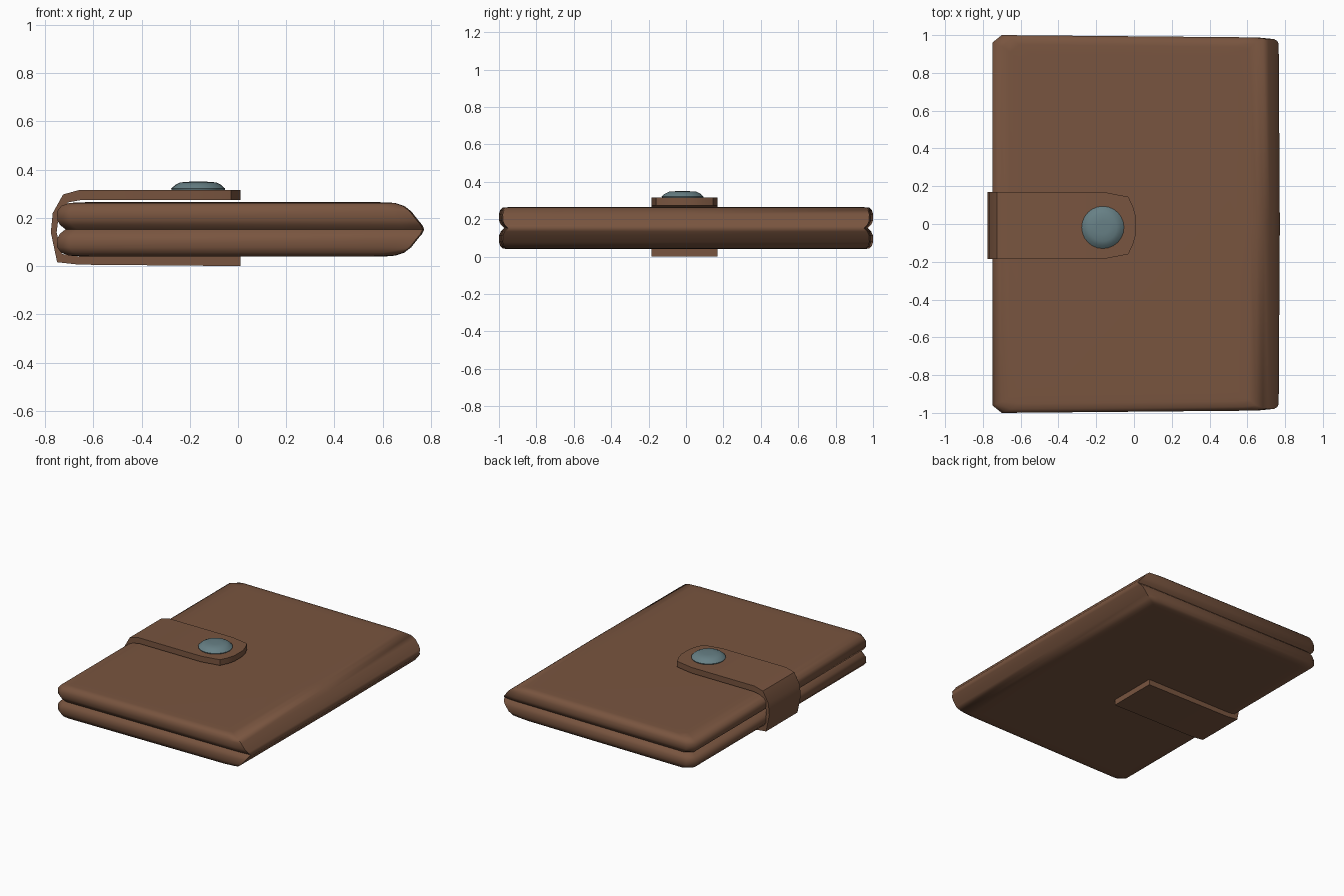
import bpy, bmesh, math

if "Cube" in bpy.data.objects:
    bpy.data.objects.remove(bpy.data.objects["Cube"])


def material(name, rgb):
    m = bpy.data.materials.new(name)
    m.diffuse_color = (*rgb, 1)
    m.use_nodes = True
    m.node_tree.nodes["Principled BSDF"].inputs["Base Color"].default_value = m.diffuse_color
    return m


LEATHER = material("brown leather", (0.190, 0.090, 0.050))
METAL = material("blue grey metal", (0.135, 0.215, 0.235))


def loft(name, rings, mat, angle):
    """Skin a list of equal-length point rings and cap both ends."""
    bm = bmesh.new()
    vs = [[bm.verts.new(p) for p in r] for r in rings]
    n = len(rings[0])
    for a, b in zip(vs, vs[1:]):
        for i in range(n):
            j = (i + 1) % n
            bm.faces.new((a[i], a[j], b[j], b[i]))
    bm.faces.new(vs[0])
    bm.faces.new(vs[-1])
    bmesh.ops.recalc_face_normals(bm, faces=bm.faces)
    me = bpy.data.meshes.new(name)
    bm.to_mesh(me)
    bm.free()
    me.materials.append(mat)
    ob = bpy.data.objects.new(name, me)
    bpy.context.collection.objects.link(ob)
    bpy.ops.object.select_all(action='DESELECT')
    ob.select_set(True)
    bpy.context.view_layer.objects.active = ob
    bpy.ops.object.shade_smooth_by_angle(angle=math.radians(angle))
    return ob


# Wallet body: two padded covers joined at the spine on the right
def cover_ring(z, left, right, y):
    half = [(right + 0.006, 0), (right, y - 0.02), (right - 0.08, y - 0.012),
            (left + 0.05, y), (left, y - 0.04)]
    back = [(a, -b) for a, b in reversed(half[1:])]
    return [(a, b, z) for a, b in half + back]


MID = 0.1525
# height above the groove, left x, right x, half length
LEVELS = [(0, -0.715, 0.766, 0.972), (0.018, -0.738, 0.758, 0.990),
          (0.038, -0.749, 0.741, 0.999), (0.075, -0.750, 0.712, 1.0),
          (0.097, -0.733, 0.683, 0.993), (0.109, -0.700, 0.647, 0.980),
          (0.112, -0.655, 0.610, 0.950), (0.1125, -0.600, 0.540, 0.900)]
lower = [cover_ring(MID - h, l, r, y) for h, l, r, y in reversed(LEVELS)]
upper = [cover_ring(MID + h, l, r, y) for h, l, r, y in LEVELS[1:]]
loft("wallet_covers", lower + upper, LEATHER, 65)

# Strap: wraps the open side, tapered tip on top, square end below
# outer x, outer z, inner x, inner z, half width
STRAP = [(0.010, 0.315, 0.010, 0.274, 0.045), (-0.005, 0.315, -0.005, 0.274, 0.10),
         (-0.030, 0.315, -0.030, 0.274, 0.152), (-0.160, 0.315, -0.160, 0.274, 0.177),
         (-0.660, 0.315, -0.650, 0.274, 0.177), (-0.725, 0.297, -0.705, 0.264, 0.177),
         (-0.768, 0.220, -0.742, 0.220, 0.177), (-0.776, 0.140, -0.752, 0.140, 0.177),
         (-0.750, 0.016, -0.730, 0.050, 0.177), (-0.660, 0.006, -0.660, 0.040, 0.177),
         (0.010, 0.0, 0.010, 0.041, 0.177)]
YC = -0.008
loft("closing_strap",
     [[(ox, YC - w, oz), (ox, YC + w, oz), (ix, YC + w, iz), (ix, YC - w, iz)]
      for ox, oz, ix, iz, w in STRAP], LEATHER, 40)

# Snap button: shallow dome on the strap
DOME = [(0.108, 0.310), (0.112, 0.321), (0.096, 0.336), (0.074, 0.347), (0.035, 0.350)]
loft("snap_button",
     [[(-0.165 + r * math.cos(i * math.tau / 24), -0.018 + r * math.sin(i * math.tau / 24), z)
       for i in range(24)] for r, z in DOME], METAL, 60)
